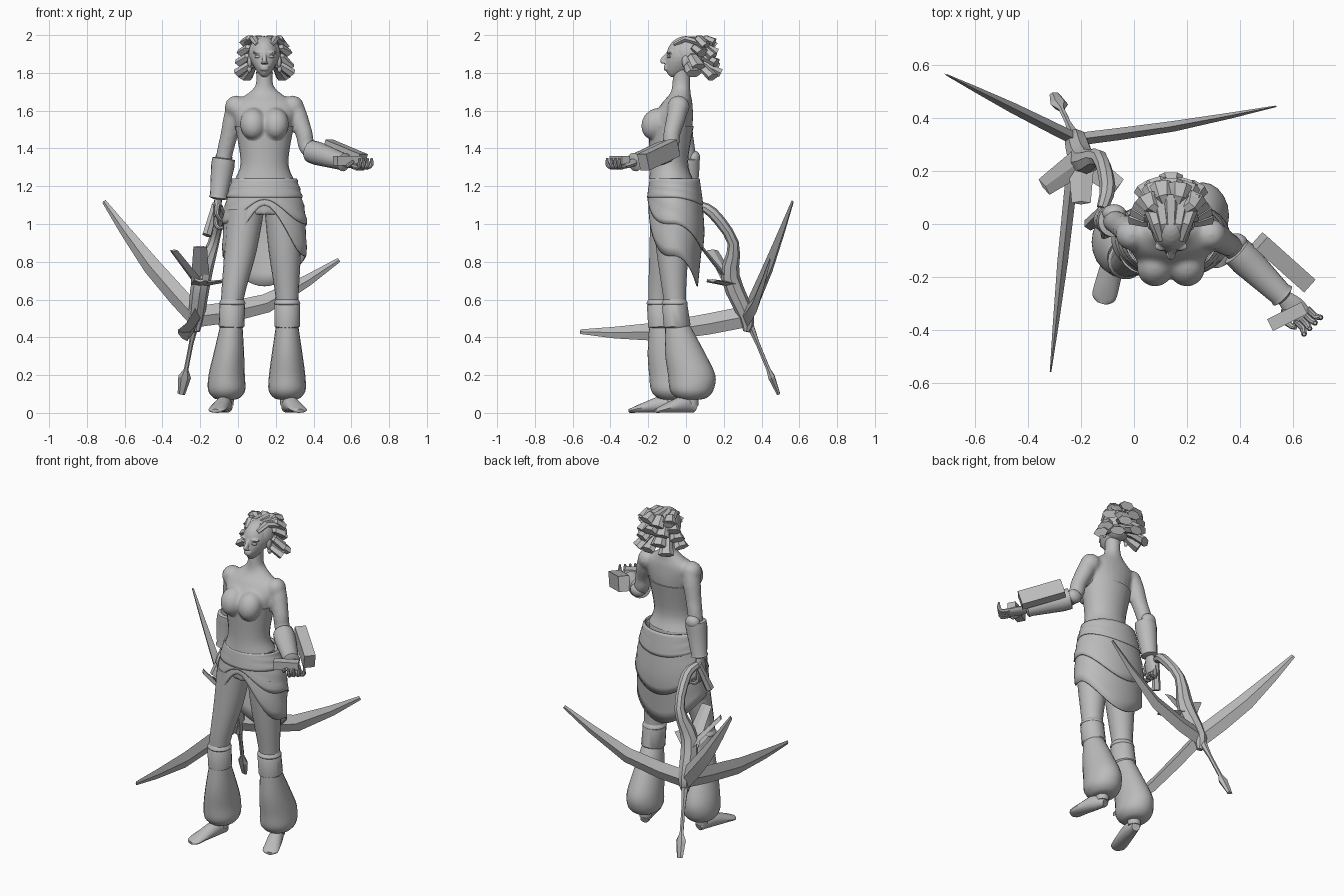
import bpy, bmesh, math
from mathutils import Vector, Matrix

default_cube = bpy.data.objects.get("Cube")
if default_cube:
    bpy.data.objects.remove(default_cube, do_unlink=True)

X, Y, Z = Vector((1, 0, 0)), Vector((0, 1, 0)), Vector((0, 0, 1))
MID = .14
shade = (.5, .5, .5, 1)
grey = bpy.data.materials.new("plain grey")
grey.use_nodes = True
grey.diffuse_color = shade
grey.node_tree.nodes["Principled BSDF"].inputs["Base Color"].default_value = shade

def finish(name, bm, sharp=.7):
    """Turn a bmesh into an object, smooth with hard edges kept."""
    bmesh.ops.recalc_face_normals(bm, faces=bm.faces)
    for face in bm.faces:
        face.smooth = True
    for edge in bm.edges:
        edge.smooth = edge.calc_face_angle(0) < sharp
    mesh = bpy.data.meshes.new(name)
    bm.to_mesh(mesh)
    bm.free()
    mesh.materials.append(grey)
    obj = bpy.data.objects.new(name, mesh)
    bpy.context.collection.objects.link(obj)
    return obj

def fuse(name, parts, voxel):
    """Blend overlapping parts into one soft skin."""
    bm = bmesh.new()
    for part in parts:
        bm.from_mesh(part.data)
        bpy.data.objects.remove(part, do_unlink=True)
    skin = finish(name, bm)
    remesh = skin.modifiers.new("blend", 'REMESH')
    remesh.voxel_size = voxel
    remesh.use_smooth_shade = True
    skin.modifiers.new("soften", 'SMOOTH').iterations = 8

def bridge(bm, rings):
    for low, high in zip(rings, rings[1:]):
        for k in range(len(low)):
            bm.faces.new((low[k - 1], low[k], high[k], high[k - 1]))

def section(point, width, height=None):
    return Vector((*point, width, height or width))

def spline(keys, steps):
    """Smooth curve through the key sections."""
    padded = [keys[0], *keys, keys[-1]]
    result = []
    for a, b, c, d in zip(padded, padded[1:], padded[2:], padded[3:]):
        for i in range(steps):
            t = i / steps
            bend = a * 2 - b * 5 + c * 4 - d
            twist = b * 3 - a - c * 3 + d
            result.append(b + ((c - a) * t + bend * t * t + twist * t * t * t) / 2)
    return result + [keys[-1]]

def sweep(name, keys, sides=14, up=Y, level=False, steps=4, sharp=.7):
    """Loft elliptical sections along a path; level keeps them horizontal."""
    bm = bmesh.new()
    path = spline(keys, steps)
    centres = [Vector(p[:3]) for p in path]
    rings = []
    for i, (centre, p) in enumerate(zip(centres, path)):
        ahead = centres[min(i + 1, len(path) - 1)] - centres[max(i - 1, 0)]
        tangent = Z if level else ahead.normalized()
        across = tangent.cross(up).normalized() * p[3]
        over = across.cross(tangent).normalized() * p[4]
        angles = [k * math.tau / sides for k in range(sides)]
        rings.append([bm.verts.new(centre + across * math.cos(a) + over * math.sin(a)) for a in angles])
    bridge(bm, rings)
    bm.faces.new(rings[0])
    bm.faces.new(rings[-1])
    return finish(name, bm, sharp)

def ball(name, centre, size, tilt=0):
    bm = bmesh.new()
    bmesh.ops.create_uvsphere(bm, u_segments=20, v_segments=14, radius=1)
    place = Matrix.Translation(centre) @ Matrix.Rotation(tilt, 4, 'X')
    bmesh.ops.transform(bm, verts=bm.verts, matrix=place @ Matrix.Diagonal((*size, 1)))
    return finish(name, bm)

def box(name, centre, size, axis):
    bm = bmesh.new()
    bmesh.ops.create_cube(bm, size=1)
    turn = Vector(axis).to_track_quat('X', 'Z').to_matrix().to_4x4()
    place = Matrix.Translation(centre) @ turn @ Matrix.Diagonal((*size, 1))
    bmesh.ops.transform(bm, verts=bm.verts, matrix=place)
    return finish(name, bm)

def body(y, z, width, depth):
    return section((MID, y, z), width, depth)

# Torso, bust and shoulders, fused with the arms further down
torso = [body(-.07, 1.05, .16, .11), body(-.08, 1.24, .148, .11), body(-.09, 1.33, .12, .095),
         body(-.08, 1.52, .15, .115), body(-.05, 1.63, .165, .085), body(-.03, 1.69, .09, .055),
         body(-.025, 1.74, .046, .048), body(-.02, 1.85, .045, .045)]
skin = [sweep("torso", torso, 24, level=True)]
shell = section((0, 0, 0), .006)
sweep("bodice", [ring + shell for ring in torso[1:4]], 24, level=True)
for side in (-1, 1):
    skin.append(ball("bust_cup", (MID + side * .06, -.165, 1.53), (.07, .07, .085), -.4))
    skin.append(ball("shoulder", (MID + side * .15, -.04, 1.62), (.06, .06, .06)))

# Head: an egg narrowed and pushed forward towards the chin
head = ball("head", (MID, 0, 1.885), (.078, .105, .11))
for vert in head.data.vertices:
    drop = max(0, 1.88 - vert.co.z) * 10
    vert.co.x = MID + (vert.co.x - MID) * (1 - .4 * drop)
    vert.co.y -= drop * (.06 + vert.co.y / 4)
features = [head, sweep("nose", [body(-.09, 1.91, .01, .012), body(-.122, 1.87, .013, .016),
                                 body(-.115, 1.85, .02, .016)], 10, level=True)]
for z in (1.82, 1.834):
    features.append(ball("lip", (MID, -.104, z), (.026, .015, .009)))
for side in (-1, 1):
    features.append(ball("eyebrow", (MID + side * .036, -.085, 1.908), (.03, .017, .008)))
    ball("eye", (MID + side * .034, -.09, 1.886), (.018, .012, .008))
    ball("ear", (MID + side * .078, 0, 1.86), (.012, .022, .034))
    ball("earring", (MID + side * .08, 0, 1.82), (.012, .012, .018))
fuse("face", features, .005)

# Hair: swept-back cap under rows of broad, blunt, flared locks
ball("hair_cap", (MID, .015, 1.9), (.086, .092, .092), -.35)
crown = Vector((MID, .02, 1.9))
for row in range(4):
    count = 4 + row % 2
    lift = 1 - row * .6
    reach = .11 + .01 * row
    for i in range(count):
        turn = (2 * i / (count - 1) - 1) * (1 + row / 5)
        away = Vector((math.sin(turn), math.cos(turn), 0))
        root = crown + away * .05 + Z * lift * .06
        bend = crown + away * .09 + Z * lift * .08
        tip = crown + away * reach + Z * (lift * .09 - .03 - .02 * (i % 2)) + Y * .025
        sweep("hair_lock", [section(root, .02), section(bend, .03, .022), section(tip, .046, .026)],
              6, Z, steps=1, sharp=.5)
for i in range(-2, 3):
    fan = X * i
    sweep("crown_lock", [section(crown + fan * .018 - Y * .08 + Z * .05, .018, .012),
                         section(crown + fan * .028 - Y * .02 + Z * .08, .024, .016),
                         section(crown + fan * .045 + Y * .09 + Z * (.075 - abs(i) / 80), .034, .02)],
          6, Z, steps=1, sharp=.5)

# Wrapped skirt: the hem falls from the open front to a narrow back tail
def skirt(name, swell, top, front, side, back, fold=.003, around=48, rows=8):
    bm = bmesh.new()
    rings = []
    for j in range(rows + 1):
        ring = []
        for k in range(around):
            angle = k * math.tau / around
            facing = math.cos(angle)
            rise = (front - side) * facing ** 4 if facing > 0 else (back - side) * facing ** 2
            z = top + (side + rise - top) * j / rows
            fall = max(0, 1.24 - z)
            flare = math.sin(min(fall * 5, math.pi / 2))
            width = swell + .16 + .062 * flare + fold * math.sin(2 * j + 3 * facing)
            depth = swell + .12 + .03 * flare - max(0, fall - .3) / 10
            ring.append(bm.verts.new((MID + width * math.sin(angle), -.06 - depth * facing, z)))
        rings.append(ring)
    bridge(bm, rings)
    finish(name, bm).modifiers.new("cloth", 'SOLIDIFY').thickness = .008

skirt("skirt", 0, 1.22, 1.1, .83, .67)
skirt("skirt_overlay", .008, 1.2, 1.13, 1, .86)
skirt("sash", .012, 1.24, 1.14, 1.14, 1.1)

# Legs, knee bands, flared boots and feet, placed by hip, knee, ankle and toe
stance = {"right": ((.04, -.09), (-.03, -.14), (-.06, -.07), (-.12, -.3)),
          "left": ((.24, -.08), (.26, -.06), (.26, .03), (.33, -.16))}
for side, spots in stance.items():
    hip, knee, ankle, toe = (Vector((*spot, 0)) for spot in spots)
    calf = knee.lerp(ankle, .15)
    sweep(side + "_leg", [section(hip + Z * 1.08, .1), section(hip.lerp(knee, .4) + Z * .85, .085),
                          section(knee + Z * .6, .06), section(calf + Z * .44, .058)], 18, level=True)
    sweep(side + "_knee_band", [section(calf + Z * .45, .06), section(calf + Z * .46, .068, .072),
                                section(knee + Z * .57, .068), section(knee + Z * .58, .06)], 18, steps=1)
    sweep(side + "_knee_rim", [section(knee + Z * .57, .06), section(knee + Z * .58, .07),
                               section(knee + Z * .6, .06)], 18)
    sweep(side + "_boot", [section(calf + Z * .47, .058, .064), section(knee.lerp(ankle, .6) + Z * .32, .08, .105),
                           section(ankle + Z * .2, .096, .125), section(ankle + Z * .12, .098, .115),
                           section(ankle + Z * .08, .07, .08), section(ankle + Z * .07, .04)], 20, level=True)
    sole = [(-.1, .025, .025), (.2, .045, .04), (.6, .03, .046), (.9, .015, .045), (1, .01, .02)]
    sweep(side + "_foot", [section(ankle.lerp(toe, u) + Z * h, w, h) for u, h, w in sole], 14, Z)
    sweep(side + "_ankle", [section(ankle + Z * .04, .036), section(ankle + Z * .12, .042)])

# Arms: shoulder, elbow, wrist, bracer and a curled hand
def arm(side, *joints):
    shoulder, elbow, wrist, reach, curl = map(Vector, joints)
    spread = reach.cross(curl)
    skin.append(sweep(side + "_arm", [section(shoulder + Z * .02, .04), section(shoulder.lerp(elbow, .2), .052),
                                      section(shoulder.lerp(elbow, .6), .046), section(elbow, .043),
                                      section(wrist, .033)]))
    cuff = ((0, .04), (.02, .06), (.2, .062), (.9, .046), (.96, .05), (1, .03))
    sweep(side + "_bracer", [section(elbow.lerp(wrist, u), r) for u, r in cuff], 18, steps=1)
    ball(side + "_elbow_guard", elbow + Y * .03, (.045, .035, .04))
    sweep(side + "_palm", [section(wrist - reach * .02, .025, .02), section(wrist + reach * .05, .042, .02),
                           section(wrist + reach * .1, .036, .014)], 12, curl)
    for i in range(4):
        base = wrist + reach * .09 + spread * (.022 * i - .033)
        bent = base + reach * .06 + spread * (.008 * i - .012)
        sweep(side + "_finger", [section(base, .012), section(base + reach * .04, .012),
                                 section(bent + curl * .02, .011), section(bent + curl * .055, .006)],
              8, spread, steps=2)
    base = wrist + reach * .03 + spread * .03
    sweep(side + "_thumb", [section(base, .015), section(base + reach * .05 + spread * .03, .013),
                            section(base + reach * .08 + spread * .02 + curl * .03, .008)], 8, curl, steps=2)

arm("right", (-.01, -.03, 1.63), (-.075, .01, 1.35), (-.105, .015, 1.13), (-.1, 0, -1), X)
arm("left", (.295, -.035, 1.63), (.385, -.1, 1.385), (.57, -.28, 1.325), (.7, -.7, -.2), Z)
fuse("upper_body", skin, .01)
box("bracer_case", (.565, -.145, 1.365), (.255, .065, .09), (.19, -.17, -.08))
box("wrist_case", (.58, -.35, 1.335), (.145, .05, .05), (2, 1, 0))

# Three-limbed bow: tapering blades meeting at a hub
hub = Vector((-.22, .32, .51))
limbs = {"outer": ((-.46, .44, .78), (-.71, .565, 1.12)),
         "inner": ((.15, .37, .58), (.535, .445, .81)),
         "front": ((-.27, -.14, .43), (-.316, -.56, .43))}
for side, (middle, tip) in limbs.items():
    sweep(side + "_bow_limb", [section(hub, .024, .056), section(middle, .02, .05), section(tip, .003, .012)],
          4, Z, steps=2, sharp=.4)

# Bow stock, curved handle, grip, tail spike and fins
sweep("bow_stock", [section(hub - Z * .08, .018), section(hub, .042), section((-.19, .235, .72), .05),
                    section((-.13, .25, .9), .03), section((-.1, .14, 1.06), .03),
                    section((-.12, .06, 1.1), .022)], 8, X, steps=3)
sweep("bow_grip", [section((-.12, .05, 1.1), .02), section((-.165, 0, .94), .026)], 6, X, steps=1)
tail = Vector((-.3, .49, .1))
spike = ((0, .026, .026), (.35, .012, .012), (.68, .012, .012), (.78, .034, .02), (1, .02, .01))
sweep("tail_spike", [section(hub.lerp(tail, u), w, h) for u, w, h in spike], 6, steps=1, sharp=.4)
mount = Vector((-.2, .24, .68))
for lean in (X * .14 - Z * .08, Z * .08 - X * .14, Z * .1 - Y * .06, -Z * .08 - Y * .03):
    tip = mount + lean + Z * .1 - Y * .1
    sweep("bow_fin", [section(mount, .05, .014), section(tip, .036, .008)], 4, Z, steps=1, sharp=.4)
